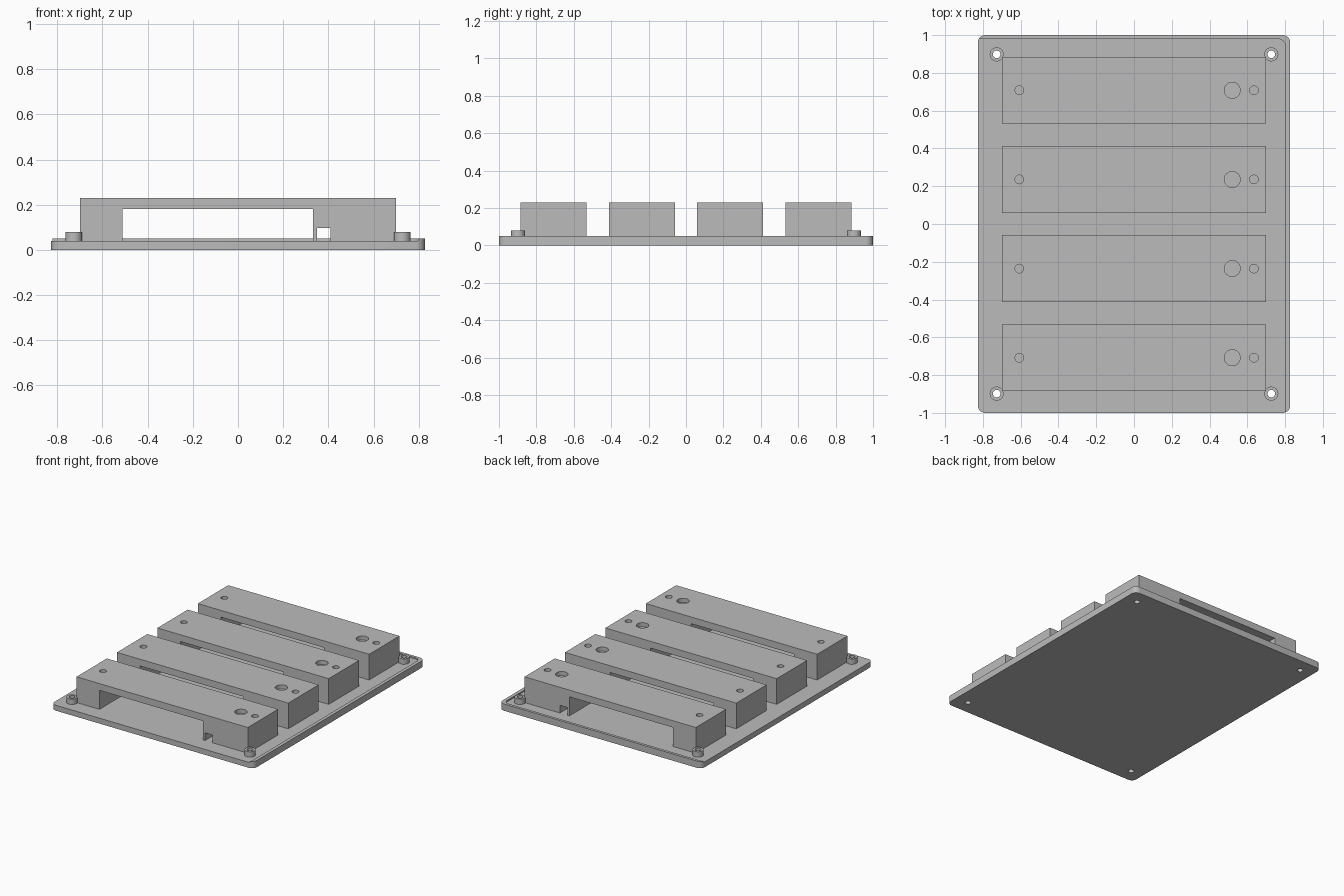
import bpy, bmesh, math

cube = bpy.data.objects.get("Cube")
if cube:
    bpy.data.objects.remove(cube, do_unlink=True)

grey = bpy.data.materials.new("mid grey plastic")
grey.use_nodes = True
colour = (0.5, 0.5, 0.5, 1)
grey.diffuse_color = colour
grey.node_tree.nodes["Principled BSDF"].inputs["Base Color"].default_value = colour


def prism(name, outline, low, high):
    """Extrude a flat outline of (x, y) points from low to high."""
    bm = bmesh.new()
    face = bm.faces.new([bm.verts.new((x, y, low)) for x, y in outline])
    top = bmesh.ops.extrude_face_region(bm, geom=[face])["geom"]
    verts = [v for v in top if isinstance(v, bmesh.types.BMVert)]
    bmesh.ops.translate(bm, verts=verts, vec=(0, 0, high - low))
    bmesh.ops.recalc_face_normals(bm, faces=bm.faces)
    mesh = bpy.data.meshes.new(name)
    bm.to_mesh(mesh)
    bm.free()
    mesh.materials.append(grey)
    obj = bpy.data.objects.new(name, mesh)
    bpy.context.collection.objects.link(obj)
    return obj


def circle(x, y, r, n=32):
    return [(x + r * math.cos(math.tau * i / n), y + r * math.sin(math.tau * i / n))
            for i in range(n)]


def rectangle(x0, x1, y0, y1):
    return [(x0, y0), (x1, y0), (x1, y1), (x0, y1)]


def rounded(w, h, r, dx=0, dy=0, n=8):
    points = []
    for k, (sx, sy) in enumerate([(1, 1), (-1, 1), (-1, -1), (1, -1)]):
        for i in range(n + 1):
            a = math.pi / 2 * (k + i / n)
            points.append((dx + sx * (w - r) + r * math.cos(a),
                           dy + sy * (h - r) + r * math.sin(a)))
    return points


def cut(obj, cutters):
    """Subtract the cutters, apply the result and remove the helpers."""
    bpy.context.view_layer.objects.active = obj
    for cutter in cutters:
        cutter.hide_render = True
        mod = obj.modifiers.new("cut", "BOOLEAN")
        mod.operation = "DIFFERENCE"
        mod.solver = "EXACT"
        mod.object = cutter
        bpy.ops.object.modifier_apply(modifier=mod.name)
        bpy.data.objects.remove(cutter, do_unlink=True)


def smooth(obj):
    bpy.ops.object.select_all(action="DESELECT")
    obj.select_set(True)
    bpy.context.view_layer.objects.active = obj
    bpy.ops.object.shade_smooth_by_angle(angle=math.radians(30))


FLOOR = 0.04
corners = [(sx * 0.727, sy * 0.898) for sx in (-1, 1) for sy in (-1, 1)]

# Base plate: an offset recess leaves a thin rim on the back and left edges
plate = prism("base_plate", rounded(0.827, 1, 0.04), 0, 0.05)
cut(plate, [prism("recess", rounded(0.827, 1, 0.04, -0.025, -0.02), FLOOR, 0.1)]
    + [prism("screw_hole", circle(x, y, 0.02), -0.1, 0.2) for x, y in corners])
smooth(plate)

# Corner standoffs
for i, (x, y) in enumerate(corners):
    post = prism(f"standoff_{i + 1}", circle(x, y, 0.037), FLOOR, 0.08)
    cut(post, [prism("bore", circle(x, y, 0.02), 0, 0.2)])
    smooth(post)

# Four bridge blocks with a wide opening, a cable notch and top holes
for i in range(4):
    y = (i - 1.5) * 0.472
    block = prism(f"bridge_block_{i + 1}",
                  rectangle(-0.70, 0.70, y - 0.177, y + 0.177), FLOOR, 0.23)
    cut(block, [
        prism("opening", rectangle(-0.512, 0.332, y - 0.3, y + 0.3), 0, 0.18),
        prism("notch", rectangle(0.35, 0.41, y - 0.3, y + 0.3), 0, 0.097),
        prism("left_pin_hole", circle(0.635, y, 0.023), 0.1, 0.3),
        prism("right_pin_hole", circle(-0.607, y, 0.023), 0.1, 0.3),
        prism("button_hole", circle(0.52, y, 0.042), 0.2, 0.3),
    ])
    smooth(block)
